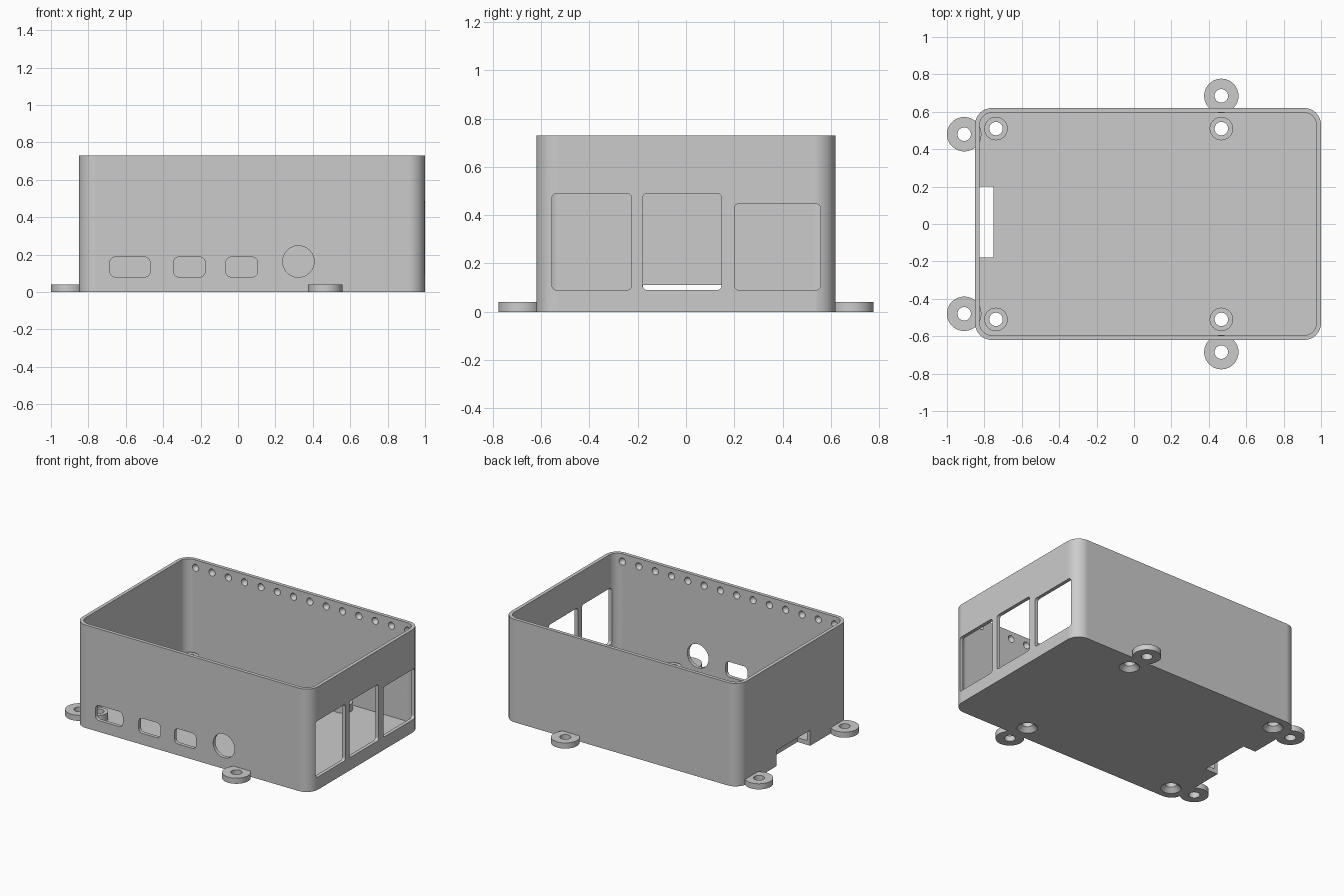
import bpy, bmesh
from math import sin, cos, pi, radians
from mathutils import Matrix

if "Cube" in bpy.data.objects:
    bpy.data.objects.remove(bpy.data.objects["Cube"], do_unlink=True)

grey = bpy.data.materials.new("plain grey plastic")
grey.use_nodes = True
grey.diffuse_color = (0.6, 0.6, 0.6, 1)
grey.node_tree.nodes["Principled BSDF"].inputs["Base Color"].default_value = (0.6, 0.6, 0.6, 1)

# Main sizes
LEFT, RIGHT, HALF, TOP = -0.85, 1.0, 0.62, 0.73
WALL, FLOOR, TAB = 0.025, 0.03, 0.04
HOLE = 0.036


def rounded(u0, u1, v0, v1, r, n=8):
    """Outline of a rectangle with round corners."""
    corners = [(u1 - r, v1 - r), (u0 + r, v1 - r), (u0 + r, v0 + r), (u1 - r, v0 + r)]
    return [(cu + r * cos(pi / 2 * (q + i / n)), cv + r * sin(pi / 2 * (q + i / n)))
            for q, (cu, cv) in enumerate(corners) for i in range(n + 1)]


def circle(u, v, r, n=48):
    return [(u + r * cos(2 * pi * i / n), v + r * sin(2 * pi * i / n)) for i in range(n)]


def loft(bm, low, high, a, b, axis="z"):
    """Closed solid between two outlines, at a and b along an axis."""
    place = {"x": lambda u, v, w: (w, u, v),
             "y": lambda u, v, w: (u, w, v),
             "z": lambda u, v, w: (u, v, w)}[axis]
    lo = [bm.verts.new(place(u, v, a)) for u, v in low]
    hi = [bm.verts.new(place(u, v, b)) for u, v in high]
    bm.faces.new(lo)
    bm.faces.new(hi)
    for i in range(len(lo)):
        j = (i + 1) % len(lo)
        bm.faces.new((lo[i], lo[j], hi[j], hi[i]))


def finish(bm, name):
    bmesh.ops.recalc_face_normals(bm, faces=bm.faces)
    mesh = bpy.data.meshes.new(name)
    bm.to_mesh(mesh)
    bm.free()
    mesh.materials.append(grey)
    ob = bpy.data.objects.new(name, mesh)
    bpy.context.collection.objects.link(ob)
    return ob


def cut(ob, bm):
    """Subtract a temporary cutter from an object."""
    cutter = finish(bm, "cutter")
    cutter.hide_render = True
    mod = ob.modifiers.new("cut", "BOOLEAN")
    mod.operation, mod.solver, mod.object = "DIFFERENCE", "EXACT", cutter
    bpy.context.view_layer.update()
    result = bpy.data.meshes.new_from_object(ob.evaluated_get(bpy.context.evaluated_depsgraph_get()))
    ob.modifiers.clear()
    ob.data = result
    bpy.data.objects.remove(cutter, do_unlink=True)


def tube(name, x, y, r, z0, z1):
    bm = bmesh.new()
    rings = [[bm.verts.new((u, v, z)) for u, v in circle(x, y, rad)]
             for rad, z in ((r, z0), (r, z1), (HOLE, z1), (HOLE, z0))]
    for k in range(4):
        a, b = rings[k], rings[(k + 1) % 4]
        for i in range(len(a)):
            j = (i + 1) % len(a)
            bm.faces.new((a[i], a[j], b[j], b[i]))
    return finish(bm, name)


# Open-topped case
bm = bmesh.new()
outline = rounded(LEFT, RIGHT, -HALF, HALF, 0.09)
loft(bm, outline, outline, 0, TOP)
case = finish(bm, "case_shell")
bm = bmesh.new()
outline = rounded(LEFT + WALL, RIGHT - WALL, -HALF + WALL, HALF - WALL, 0.065)
loft(bm, outline, outline, FLOOR, 1)
cut(case, bm)

# Port openings in the front and right walls
bm = bmesh.new()
front = [rounded(u0, u1, 0.08, 0.187, 0.03)
         for u0, u1 in ((-0.685, -0.47), (-0.345, -0.175), (-0.065, 0.105))]
front.append(circle(0.323, 0.163, 0.084))
for shape in front:
    loft(bm, shape, shape, -0.7, -0.57, "y")
for u0, u1, v1 in ((-0.555, -0.225, 0.49), (-0.18, 0.147, 0.49), (0.2, 0.557, 0.447)):
    shape = rounded(u0, u1, 0.09, v1, 0.02)
    loft(bm, shape, shape, 0.95, 1.1, "x")
# Card slot through the left wall and floor
slot = [(-0.95, -0.178), (-0.75, -0.178), (-0.75, 0.2), (-0.95, 0.2)]
loft(bm, slot, slot, -0.1, 0.11)
cut(case, bm)

# Countersunk screw holes under the standoffs
posts = [(x, y) for x in (-0.738, 0.467) for y in (-0.51, 0.51)]
bm = bmesh.new()
for x, y in posts:
    slope = (0.066 - HOLE) / FLOOR
    d = 0.005
    loft(bm, circle(x, y, 0.066 + slope * d), circle(x, y, HOLE - slope * d), -d, FLOOR + d)
cut(case, bm)

# Row of dimples inside the front and back rims
bm = bmesh.new()
for side in (-1, 1):
    for i in range(14):
        spot = (0.083 + (i - 6.5) * 0.128, side * (HALF - WALL - 0.005 + 0.003), 0.675)
        bmesh.ops.create_uvsphere(bm, u_segments=20, v_segments=10, radius=0.025,
                                  matrix=Matrix.Translation(spot))
cut(case, bm)

# Standoffs and mounting tabs
parts = [case]
for x, y in posts:
    parts.append(tube("standoff", x, y, 0.0625, FLOOR, 0.083))
for side in (-1, 1):
    parts.append(tube("left_mounting_tab", -0.908, side * 0.48, 0.092, 0, TAB))
    parts.append(tube("side_mounting_tab", 0.467, side * 0.685, 0.092, 0, TAB))

# Smooth round faces, keep edges crisp
bpy.ops.object.select_all(action="DESELECT")
for ob in parts:
    ob.select_set(True)
bpy.context.view_layer.objects.active = case
bpy.ops.object.shade_smooth_by_angle(angle=radians(30))
for ob in parts:
    mod = ob.modifiers.new("flat_walls", "WEIGHTED_NORMAL")
    mod.keep_sharp = True
